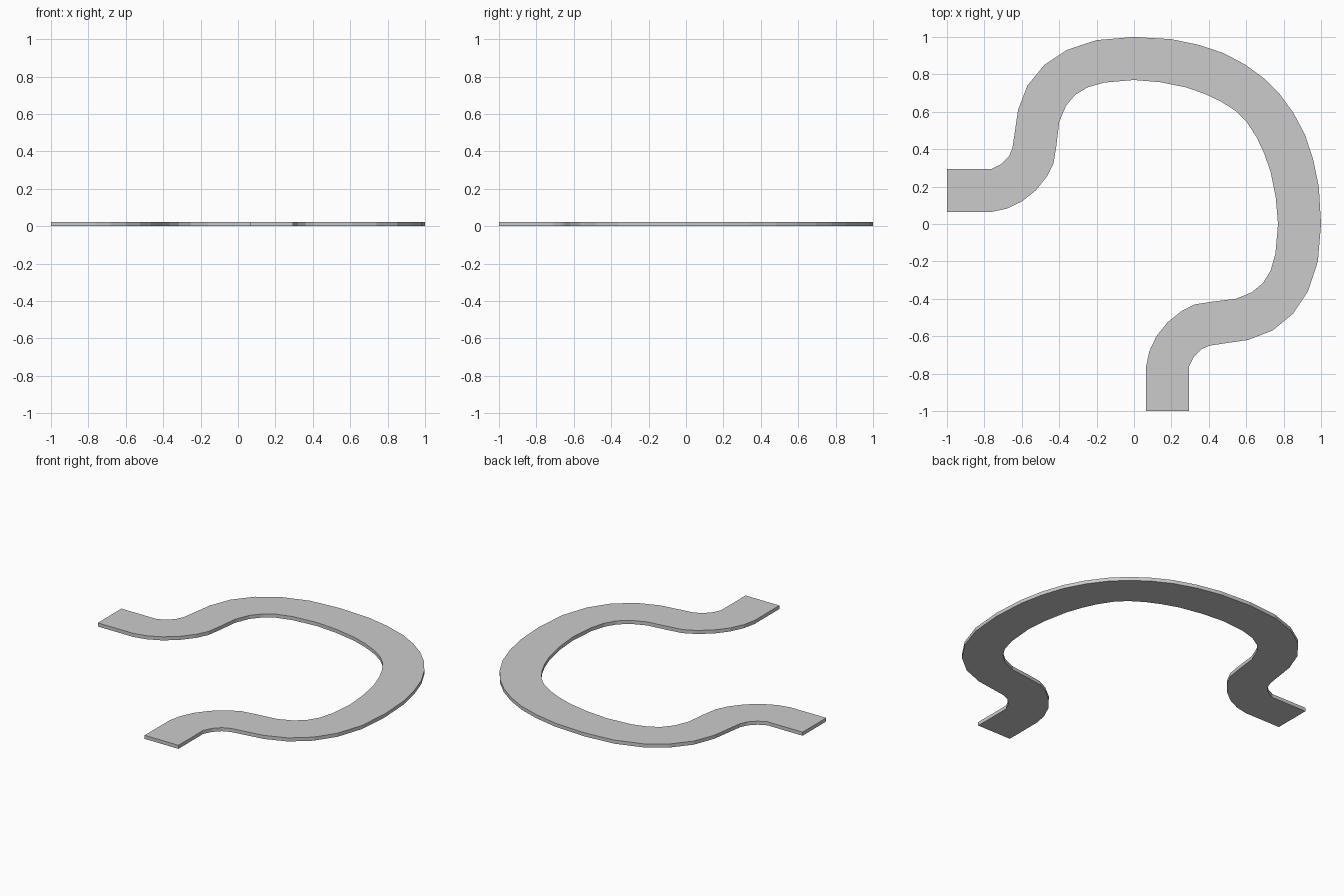
import bpy, bmesh

if "Cube" in bpy.data.objects:
    bpy.data.objects.remove(bpy.data.objects["Cube"])

THICKNESS = 0.022

# Half outlines from the left end to the x = y symmetry line
outer = [(-1, .295), (-.76, .295), (-.71, .32), (-.67, .36), (-.65, .405),
         (-.62, .61), (-.57, .74), (-.48, .85), (-.36, .93), (-.20, .983),
         (0, 1), (.20, .988), (.345, .958), (.48, .913), (.595, .852), (.697, .777)]
inner = [(-1, .065), (-.76, .065), (-.68, .082), (-.60, .12), (-.525, .18),
         (-.465, .255), (-.43, .325), (-.415, .42), (-.40, .545), (-.365, .63),
         (-.315, .69), (-.25, .73), (-.16, .756), (0, .77), (.14, .758),
         (.28, .73), (.38, .695), (.465, .655), (.545, .603)]


def full(half):
    """Complete a half outline by swapping x and y."""
    return half + [(y, x) for x, y in reversed(half)]


# Flat curved band: closed outline extruded upward
bm = bmesh.new()
outline = full(outer) + full(inner)[::-1]
face = bm.faces.new([bm.verts.new((x, y, 0)) for x, y in outline])
top = bmesh.ops.extrude_face_region(bm, geom=[face], use_keep_orig=True)
bmesh.ops.translate(bm, vec=(0, 0, THICKNESS),
                    verts=[v for v in top["geom"] if isinstance(v, bmesh.types.BMVert)])
bmesh.ops.recalc_face_normals(bm, faces=bm.faces)

mesh = bpy.data.meshes.new("curved_band")
bm.to_mesh(mesh)
bm.free()
bpy.context.collection.objects.link(bpy.data.objects.new("curved_band", mesh))
